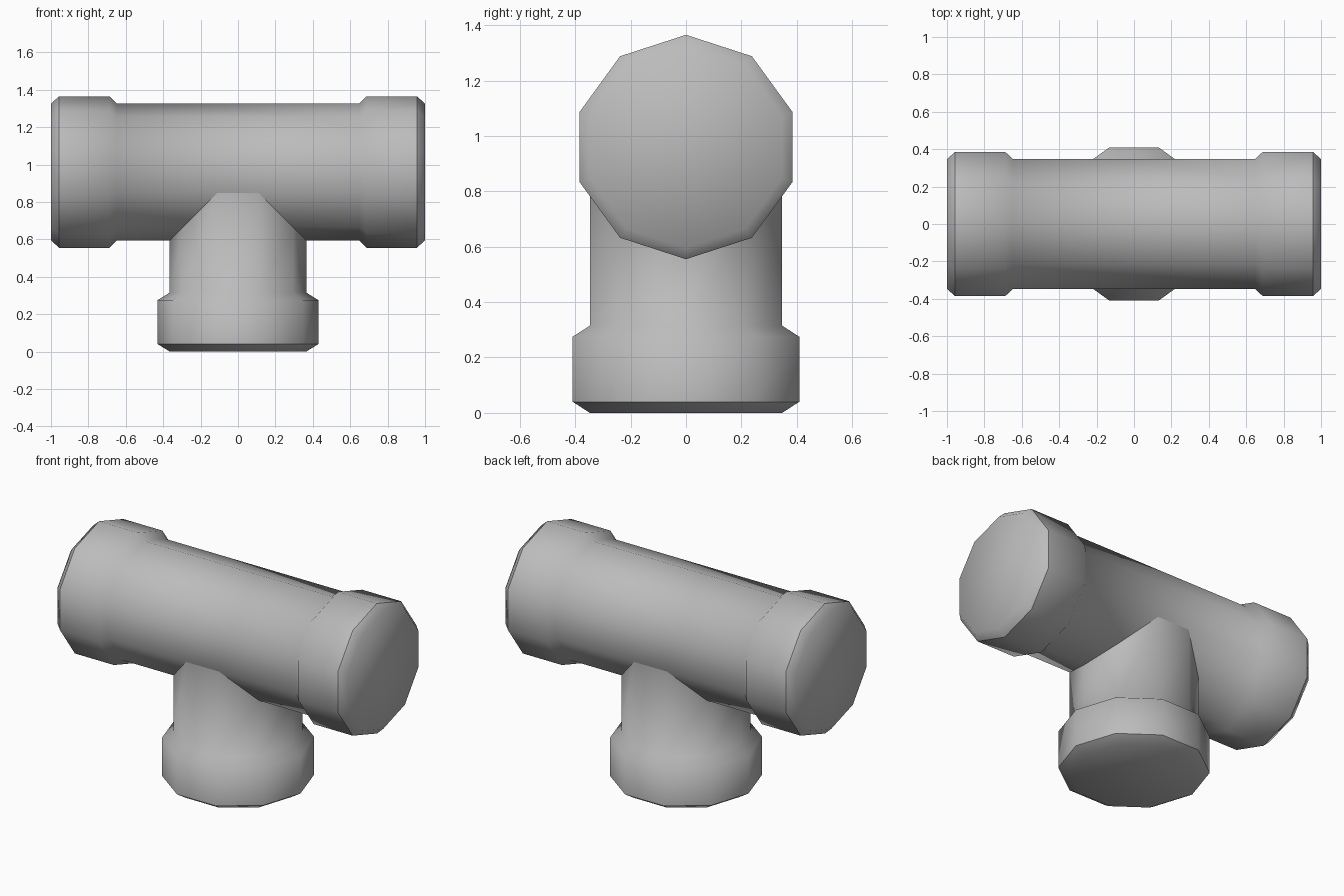
import bpy, bmesh
from math import cos, sin, tau, pi
from mathutils import Matrix

if "Cube" in bpy.data.objects:
    bpy.data.objects.remove(bpy.data.objects["Cube"])

SIDES = 10
AXIS_Z = 0.96      # height of the straight run
PIPE_R = 0.365

grey = bpy.data.materials.new("pipe_grey")
grey.use_nodes = True
grey.diffuse_color = (0.5, 0.5, 0.5, 1)
grey.node_tree.nodes["Principled BSDF"].inputs["Base Color"].default_value = (0.5, 0.5, 0.5, 1)


def lathe(name, profile, sharp_rings, matrix=None, mitre=False):
    """Stack rings of (radius, height) along z; listed rings get a hard rim."""
    bm = bmesh.new()
    rings = []
    for r, z in profile:
        ring = []
        for k in range(SIDES):
            a = tau * k / SIDES
            ring.append(bm.verts.new((r * cos(a), r * sin(a), z)))
        rings.append(ring)
    if mitre:      # 45 degree cut where the branch meets the run
        for v in rings[-1]:
            v.co.z -= abs(v.co.x)
    for low, high in zip(rings, rings[1:]):
        for k in range(SIDES):
            n = (k + 1) % SIDES
            bm.faces.new((low[k], low[n], high[n], high[k]))
    bm.faces.new(rings[0][::-1])
    if not mitre:
        bm.faces.new(rings[-1])
    for f in bm.faces:
        f.smooth = True
    for i in sharp_rings:
        ring = rings[i]
        for k in range(SIDES):
            bm.edges.get((ring[k], ring[(k + 1) % SIDES])).smooth = False
    if matrix:
        bm.transform(matrix)
    mesh = bpy.data.meshes.new(name)
    bm.to_mesh(mesh)
    bm.free()
    mesh.materials.append(grey)
    obj = bpy.data.objects.new(name, mesh)
    bpy.context.collection.objects.link(obj)
    return obj


# Straight run with a chamfered collar at each end
half = [(PIPE_R, 1.0), (0.405, 0.957), (0.405, 0.688), (PIPE_R, 0.647)]
run = [(r, -x) for r, x in half] + half[::-1]
lathe("straight_pipe", run, (1, 6),
      Matrix.Translation((0, 0, AXIS_Z)) @ Matrix.Rotation(pi / 2, 4, 'Y'))

# Downward branch with its collar
branch = [(PIPE_R, 0), (0.43, 0.04), (0.43, 0.275), (PIPE_R, 0.315), (PIPE_R, AXIS_Z)]
lathe("branch_pipe", branch, (1,), mitre=True)
